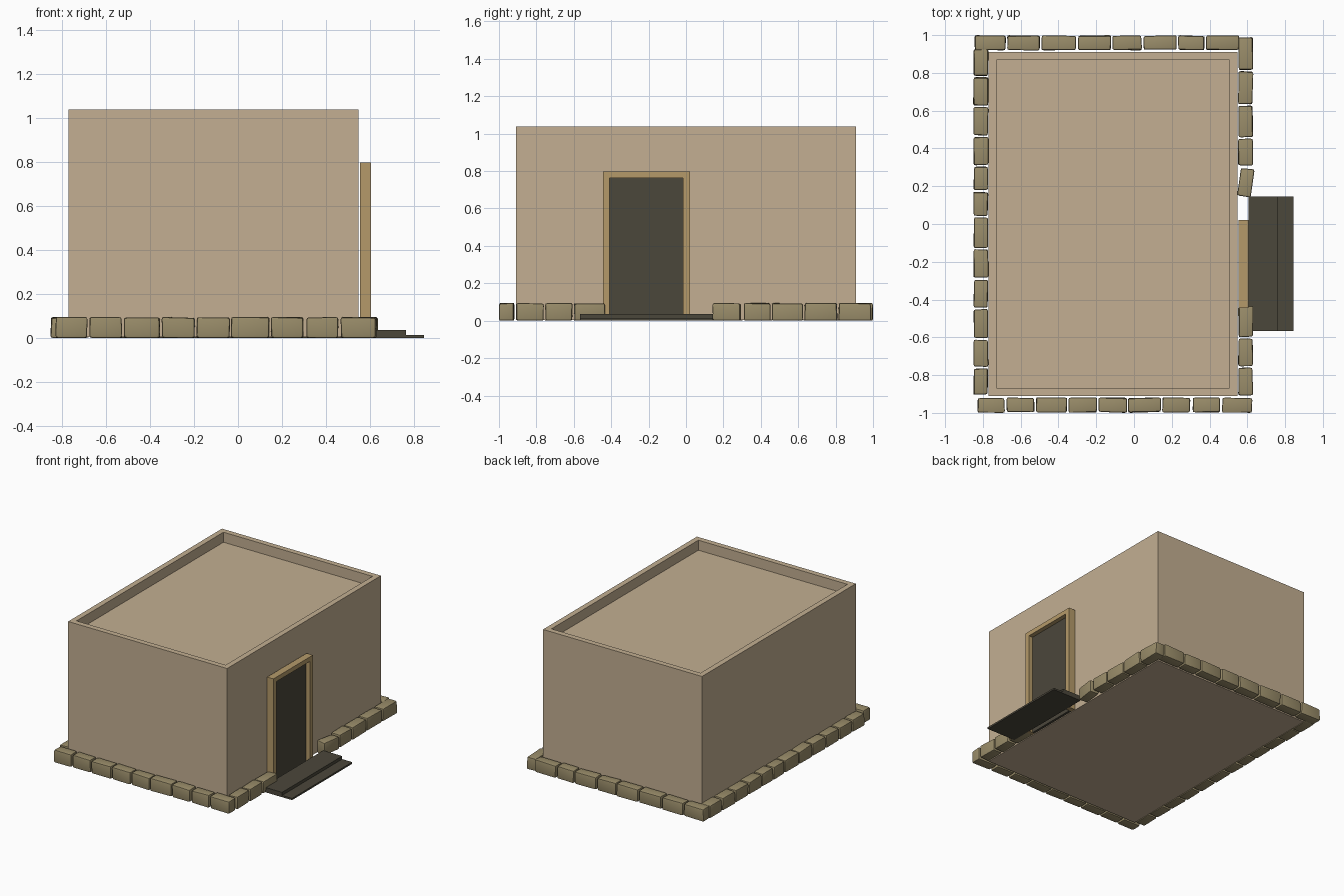
import bpy, bmesh, math, random
from mathutils import Vector, Matrix

if "Cube" in bpy.data.objects:
    bpy.data.objects.remove(bpy.data.objects["Cube"])

random.seed(4)


def material(name, rgb):
    m = bpy.data.materials.new(name)
    lin = [((c / 255 + 0.055) / 1.055) ** 2.4 for c in rgb]
    m.diffuse_color = (*lin, 1)
    m.use_nodes = True
    m.node_tree.nodes["Principled BSDF"].inputs["Base Color"].default_value = m.diffuse_color
    return m


PLASTER = material("sand plaster", (195, 175, 146))
WOOD = material("door frame wood", (181, 154, 106))
STONE = material("kerb stone", (154, 141, 106))
DARK = material("dark slate", (75, 71, 59))


def finish(bm, name, mat):
    bmesh.ops.recalc_face_normals(bm, faces=bm.faces)
    me = bpy.data.meshes.new(name)
    bm.to_mesh(me)
    bm.free()
    me.materials.append(mat)
    ob = bpy.data.objects.new(name, me)
    bpy.context.collection.objects.link(ob)
    return ob


def add_box(bm, lo, hi):
    lo, hi = Vector(lo), Vector(hi)
    mat = Matrix.Translation((lo + hi) / 2) @ Matrix.Diagonal((*(hi - lo), 1))
    return bmesh.ops.create_cube(bm, size=1, matrix=mat)["verts"]


def box(name, lo, hi, mat):
    bm = bmesh.new()
    add_box(bm, lo, hi)
    return finish(bm, name, mat)


def extrude_profile(name, pts, axis, offset, depth, mat):
    """Closed profile; axis 'x' takes (y, z) points, axis 'y' takes (x, z)."""
    bm = bmesh.new()
    place = (lambda a, b: (offset, a, b)) if axis == "x" else (lambda a, b: (a, offset, b))
    face = bm.faces.new([bm.verts.new(place(*p)) for p in pts])
    ext = bmesh.ops.extrude_face_region(bm, geom=[face])["geom"]
    vec = (depth, 0, 0) if axis == "x" else (0, depth, 0)
    bmesh.ops.translate(bm, vec=vec, verts=[g for g in ext if isinstance(g, bmesh.types.BMVert)])
    return finish(bm, name, mat)


# House body with a sunken flat roof behind a parapet
bm = bmesh.new()
add_box(bm, (-0.77, -0.91, 0.003), (0.547, 0.91, 1.037))
bm.normal_update()
top = max(bm.faces, key=lambda f: f.calc_center_median().z)
bmesh.ops.inset_region(bm, faces=[top], thickness=0.058)
ext = bmesh.ops.extrude_face_region(bm, geom=[top])["geom"]
bmesh.ops.translate(bm, vec=(0, 0, -0.075), verts=[g for g in ext if isinstance(g, bmesh.types.BMVert)])
if top.is_valid:
    bmesh.ops.delete(bm, geom=[top], context="FACES_ONLY")
finish(bm, "house_body", PLASTER)

# Door frame arch and recessed door
extrude_profile("door_frame",
                [(-0.445, 0.003), (-0.445, 0.797), (0.022, 0.797), (0.022, 0.003),
                 (-0.015, 0.003), (-0.015, 0.763), (-0.41, 0.763), (-0.41, 0.003)],
                "x", 0.553, 0.052, WOOD)
box("door", (0.553, -0.41, 0.003), (0.572, -0.015, 0.763), DARK)

# Two shallow doorsteps
extrude_profile("door_steps",
                [(0.605, 0), (0.845, 0), (0.845, 0.013), (0.762, 0.013), (0.762, 0.036), (0.605, 0.036)],
                "y", -0.567, 0.712, DARK)


# Kerb of rough, rounded stones around the foot of the walls
def stone(name, lo, hi, turn=0.0):
    bm = bmesh.new()
    c = (Vector(lo) + Vector(hi)) / 2
    for v in add_box(bm, lo, hi):
        for i in range(3):
            inward = 1 if v.co[i] < c[i] else -1
            if v.co.z > c.z or i < 2:
                v.co[i] += inward * random.uniform(0, 0.006)
    bmesh.ops.bevel(bm, geom=bm.edges[:], offset=0.011, segments=2, profile=0.6, affect="EDGES")
    rot = turn + random.uniform(-0.012, 0.012)
    bmesh.ops.rotate(bm, cent=c, matrix=Matrix.Rotation(rot, 3, "Z"), verts=bm.verts)
    ob = finish(bm, name, STONE)
    bpy.context.view_layer.objects.active = ob
    ob.select_set(True)
    bpy.ops.object.shade_smooth_by_angle(angle=math.radians(35))
    ob.select_set(False)


def row(name, joints, across, along_x):
    g = 0.002
    for i, (a, b) in enumerate(zip(joints, joints[1:])):
        lo, hi = (a + g, across[0]), (b - g, across[1])
        if not along_x:
            lo, hi = lo[::-1], hi[::-1]
        stone(f"{name}_{i + 1}", (*lo, 0), (*hi, 0.096))


row("front_kerb", [-0.832, -0.68, -0.522, -0.35, -0.192, -0.034, 0.146, 0.304, 0.462, 0.632], (-1, -0.917), True)
row("back_kerb", [-0.847, -0.675, -0.494, -0.302, -0.118, 0.045, 0.23, 0.378, 0.56], (0.918, 1), True)
row("left_kerb", [-0.907, -0.76, -0.61, -0.447, -0.29, -0.13, 0.04, 0.175, 0.306, 0.465, 0.623, 0.78, 0.93],
    (-0.852, -0.77), False)
row("right_kerb_near", [-0.912, -0.757, -0.603, -0.43], (0.55, 0.632), False)
row("right_kerb_far", [0.305, 0.455, 0.63, 0.812, 0.992], (0.55, 0.632), False)
stone("loose_kerb_stone", (0.553, 0.143, 0), (0.63, 0.295, 0.096), math.radians(-8))
